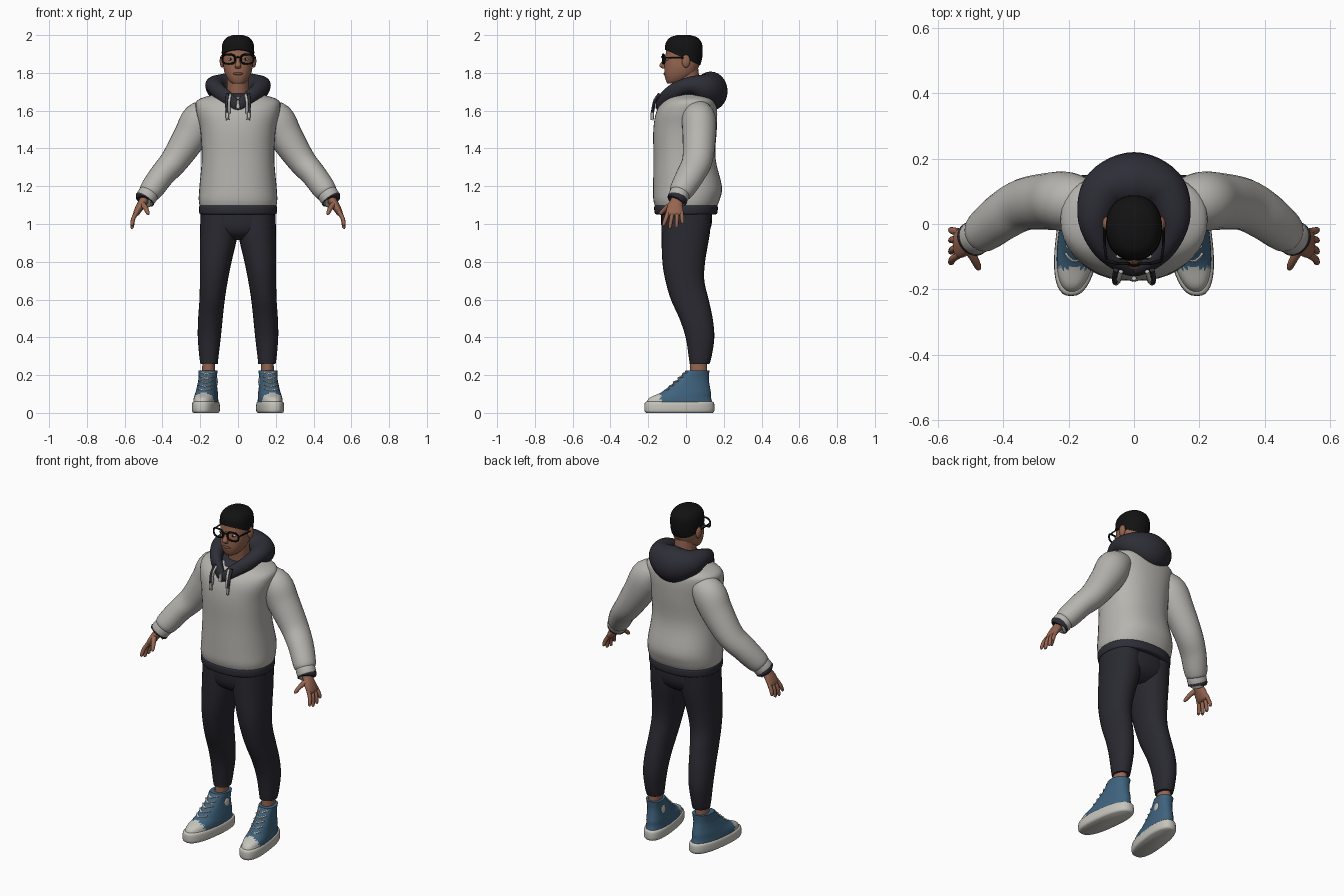
import bpy
import bmesh
import math
from mathutils import Vector, Matrix

default_cube = bpy.data.objects.get("Cube")
if default_cube:
    bpy.data.objects.remove(default_cube, do_unlink=True)


def material(name, red, green, blue):
    mat = bpy.data.materials.new(name)
    mat.use_nodes = True
    mat.diffuse_color = (red, green, blue, 1)
    shader = next(n for n in mat.node_tree.nodes if n.type == "BSDF_PRINCIPLED")
    shader.inputs["Base Color"].default_value = (red, green, blue, 1)
    shader.inputs["Roughness"].default_value = 0.8
    return mat


GREY = material("light grey fleece", .47, .46, .43)
NAVY = material("dark navy lining", .027, .027, .038)
PANTS = material("charcoal trousers", .022, .022, .03)
SKIN = material("brown skin", .30, .13, .08)
LIPS = material("lip brown", .20, .08, .055)
BLACK = material("black", .006, .006, .006)
BLUE = material("denim blue", .05, .125, .21)
WHITE = material("off white", .56, .55, .50)

parts = []


def finish(name, bm, mat, mirror):
    """Turn a bmesh into a named object, optionally mirrored across x."""
    bmesh.ops.recalc_face_normals(bm, faces=bm.faces[:])
    mesh = bpy.data.meshes.new(name)
    bm.to_mesh(mesh)
    bm.free()
    mesh.materials.append(mat)
    obj = bpy.data.objects.new(name, mesh)
    bpy.context.collection.objects.link(obj)
    if mirror:
        modifier = obj.modifiers.new("Mirror", "MIRROR")
        modifier.use_mirror_merge = False
    parts.append(obj)
    return obj


def smooth_rings(rings, closed, steps):
    """Catmull-Rom interpolation between the given rings."""
    count = len(rings)
    pick = (lambda i: rings[i % count]) if closed else (lambda i: rings[max(0, min(count - 1, i))])
    result = []
    for i in range(count if closed else count - 1):
        p, q, r, s = (pick(i + k) for k in (-1, 0, 1, 2))
        for step in range(steps):
            t = step / steps
            result.append([b + t / 2 * (c - a + t * (2 * a - 5 * b + 4 * c - d + t * (3 * (b - c) + d - a)))
                           for a, b, c, d in zip(p, q, r, s)])
    if not closed:
        result.append(list(rings[-1]))
    return result


def loft(name, rings, mat, ref=None, closed=False, power=2, sides=28, mirror=False, steps=4):
    """Skin rings (x, y, z, radius a, radius b): level ones, or across the path if ref is set."""
    rings = smooth_rings(rings, closed, steps)
    count = len(rings)
    bm = bmesh.new()
    loops = []
    for i, (x, y, z, a, b) in enumerate(rings):
        across, along = Vector((1, 0, 0)), Vector((0, 1, 0))
        if ref:
            after = rings[(i + 1) % count if closed else min(i + 1, count - 1)]
            before = rings[i - 1 if closed else max(i - 1, 0)]
            tangent = (Vector(after[:3]) - Vector(before[:3])).normalized()
            across = tangent.cross(Vector(ref)).normalized()
            along = across.cross(tangent)
        loop = []
        for k in range(sides):
            angle = math.tau * k / sides
            c, s = math.cos(angle), math.sin(angle)
            u = math.copysign(abs(c) ** (2 / power), c)
            v = math.copysign(abs(s) ** (2 / power), s)
            loop.append(bm.verts.new(Vector((x, y, z)) + across * a * u + along * b * v))
        loops.append(loop)
    for i in range(count if closed else count - 1):
        low, high = loops[i], loops[(i + 1) % count]
        for k in range(sides):
            n = (k + 1) % sides
            bm.faces.new((low[k], low[n], high[n], high[k]))
    if not closed:
        bm.faces.new(loops[0])
        bm.faces.new(loops[-1])
    return finish(name, bm, mat, mirror)


def cord(name, points, radius, mat, mirror=True, ref=(0, 1, 0)):
    return loft(name, [(*p, radius, radius) for p in points], mat, ref=ref, sides=8, mirror=mirror)


def ball(name, centre, radii, mat, mirror=False):
    bm = bmesh.new()
    matrix = Matrix.Translation(centre) @ Matrix.Diagonal((*radii, 1))
    bmesh.ops.create_uvsphere(bm, u_segments=20, v_segments=12, radius=1, matrix=matrix)
    return finish(name, bm, mat, mirror)


# Hoodie body and hem
loft("hoodie_body", [
    (0, 0, 1.09, .202, .162), (0, .003, 1.13, .208, .176), (0, .008, 1.2, .204, .182),
    (0, -.008, 1.35, .192, .164), (0, -.005, 1.5, .2, .168), (0, .005, 1.6, .222, .16),
    (0, .02, 1.655, .215, .135), (0, .025, 1.685, .13, .1)], GREY, power=2.3, sides=40)
loft("hoodie_hem", [
    (0, 0, 1.05, .19, .15), (0, 0, 1.056, .204, .165), (0, 0, 1.092, .206, .168),
    (0, 0, 1.1, .196, .158)], NAVY, power=2.3, sides=40)

# Sleeves and cuffs
loft("sleeve", [
    (.13, .06, 1.6, .06, .07), (.2, .068, 1.555, .095, .09), (.253, .07, 1.463, .09, .088),
    (.336, .06, 1.336, .075, .08), (.4, .025, 1.262, .067, .075), (.445, -.01, 1.2, .064, .068),
    (.468, -.03, 1.168, .058, .06), (.476, -.036, 1.156, .045, .045)],
    GREY, ref=(0, 1, 0), mirror=True)
loft("cuff", [
    (.468, -.03, 1.168, .045, .046), (.472, -.033, 1.162, .054, .054),
    (.491, -.045, 1.133, .053, .052), (.494, -.047, 1.129, .045, .044)],
    GREY, ref=(0, 1, 0), mirror=True)
loft("cuff_piping", [
    (.489, -.044, 1.136, .05, .05), (.491, -.045, 1.133, .055, .054),
    (.496, -.048, 1.126, .053, .052), (.497, -.049, 1.124, .04, .04)],
    NAVY, ref=(0, 1, 0), mirror=True)

# Hood: a closed roll, thin at the throat and full at the back
half_hood = [(.055, -.112, 1.665, .028, .038), (.102, -.06, 1.703, .036, .042),
             (.123, .02, 1.735, .05, .045), (.088, .1, 1.718, .075, .08)]
hood_path = [(0, -.14, 1.628, .02, .032)] + half_hood + [(0, .13, 1.703, .09, .104)]
hood_path += [(-x, y, z, a, b) for x, y, z, a, b in reversed(half_hood)]
loft("hood", hood_path, NAVY, ref=(0, 0, 1), closed=True, steps=6)
loft("hood_lining", [(0, .01, 1.6, .12, .12), (0, .015, 1.66, .12, .12), (0, .02, 1.692, .1, .09)], NAVY)

# Drawstrings
cord("drawstring_light", [(.04, -.145, 1.685), (.046, -.168, 1.65), (.048, -.176, 1.585)], .007, WHITE)
cord("drawstring_dark", [(.055, -.14, 1.69), (.06, -.168, 1.64), (.058, -.178, 1.59)], .008, NAVY)
cord("drawstring_tip", [(.058, -.178, 1.59), (.055, -.18, 1.55)], .009, WHITE)
cord("throat_loop", [(.0, -.166, 1.655), (.004, -.17, 1.61)], .007, WHITE)

# Trousers
loft("trouser_seat", [
    (0, .002, 1.08, .19, .135), (0, .002, 1.0, .196, .134), (0, 0, .95, .17, .115),
    (0, 0, .915, .08, .07)], PANTS, power=2.3, sides=36)
loft("trouser_leg", [
    (.1, .003, 1.06, .098, .132), (.101, -.002, .95, .1, .128), (.118, -.012, .8, .084, .113),
    (.128, -.006, .7, .074, .103), (.137, .02, .6, .067, .1), (.146, .053, .5, .065, .088),
    (.152, .074, .4, .061, .076), (.154, .075, .3, .051, .061), (.153, .072, .258, .046, .052)],
    PANTS, power=2.15, mirror=True)
loft("ankle", [(.156, .067, .18, .035, .046), (.156, .067, .3, .032, .044)], SKIN, mirror=True)

# High-top shoes
shoe_x = .16
sole = loft("shoe_sole", [
    (shoe_x, -.035, 0, .06, .176), (shoe_x, -.035, .012, .068, .185),
    (shoe_x, -.035, .05, .067, .184), (shoe_x, -.035, .06, .058, .174)],
    WHITE, power=2.5, sides=40, mirror=True)
upper = loft("shoe_upper", [
    (shoe_x, -.035, .05, .062, .176), (shoe_x, -.03, .08, .06, .163), (shoe_x, 0, .108, .056, .132),
    (shoe_x, .018, .14, .051, .108), (shoe_x, .04, .18, .047, .081), (shoe_x, .062, .225, .05, .062)],
    BLUE, power=2.3, sides=48, mirror=True)
upper.data.materials.append(WHITE)
for face in upper.data.polygons:
    if face.center.y < -.135 and face.center.z < .12:
        face.material_index = 1
shoe_parts = [sole, upper]
for row in range(5):
    z = .118 + .022 * row
    front = -.128 + (z - .1) * 1.08
    for lean in (-.009, .009):
        points = [(shoe_x - .034, front + .02, z - lean), (shoe_x, front - .004, z),
                  (shoe_x + .034, front + .02, z + lean)]
        shoe_parts.append(cord("shoe_lace", points, .0045, WHITE, ref=(0, 0, 1)))
shoe_parts.append(ball("ankle_patch", (shoe_x - .046, .055, .165), (.006, .022, .024), WHITE, True))
for part in shoe_parts:  # turn the toes out
    for vertex in part.data.vertices:
        vertex.co.x -= .12 * (vertex.co.y - .05)

# Hands
loft("palm", [
    (.478, -.036, 1.16, .028, .033), (.5, -.05, 1.122, .024, .032), (.523, -.058, 1.085, .021, .043),
    (.54, -.06, 1.055, .016, .044), (.545, -.06, 1.044, .008, .036)],
    SKIN, ref=(0, 1, 0), mirror=True)
fingers = {
    "index_finger": (-.094, -.118, .99), "middle_finger": (-.07, -.085, .976),
    "ring_finger": (-.046, -.05, .98), "little_finger": (-.024, -.018, 1.0)}
for name, (root, tip, z) in fingers.items():
    middle = (root + tip) / 2
    loft(name, [(.535, root, 1.065, .011, .011), (.554, middle, 1.03, .011, .011),
                (.56, tip, z + .008, .009, .009), (.559, tip, z, .004, .004)],
         SKIN, ref=(0, 1, 0), sides=10, mirror=True)
loft("thumb", [(.51, -.07, 1.11, .016, .016), (.49, -.105, 1.085, .013, .013),
               (.477, -.132, 1.058, .01, .01), (.475, -.138, 1.05, .004, .004)],
     SKIN, ref=(0, 1, 0), sides=12, mirror=True)

# Neck and head
loft("neck", [(0, .02, 1.62, .06, .062), (0, .012, 1.7, .058, .062), (0, 0, 1.82, .058, .066)], SKIN)
head_rings = [
    (0, -.068, 1.743, .028, .03), (0, -.052, 1.758, .048, .054), (0, -.034, 1.79, .067, .08),
    (0, -.024, 1.83, .077, .091), (0, -.017, 1.87, .079, .096), (0, -.012, 1.91, .08, .094),
    (0, -.012, 1.95, .076, .09), (0, -.012, 1.98, .056, .068), (0, -.012, 1.994, .022, .03)]
loft("head", head_rings, SKIN, power=2.2, sides=36)
ball("ear", (.084, .0, 1.862), (.013, .022, .034), SKIN, True)
loft("nose", [(0, -.106, 1.888, .008, .01), (0, -.115, 1.862, .01, .013),
              (0, -.124, 1.838, .017, .018), (0, -.112, 1.822, .012, .012)], SKIN, sides=14)
ball("lips", (0, -.108, 1.796), (.027, .012, .008), LIPS)

# Hair: a shell cut along a sloping hairline
hair = loft("hair", [(x, y, z + .006, a + .006, b + .006) for x, y, z, a, b in head_rings],
            BLACK, power=2.2, sides=36)
bm = bmesh.new()
bm.from_mesh(hair.data)
bmesh.ops.bisect_plane(bm, geom=bm.verts[:] + bm.edges[:] + bm.faces[:], clear_inner=True,
                       plane_co=(0, -.1, 1.918), plane_no=(0, .45, 1))
bmesh.ops.holes_fill(bm, edges=[e for e in bm.edges if e.is_boundary])
bm.to_mesh(hair.data)
bm.free()

# Eyes and glasses
ball("eye_white", (.04, -.099, 1.872), (.015, .008, .007), WHITE, True)
ball("eye_iris", (.04, -.105, 1.872), (.006, .004, .006), BLACK, True)
rim = []
for k in range(16):
    c, s = math.cos(math.tau * k / 16), math.sin(math.tau * k / 16)
    u, v = (math.copysign(abs(w) ** .75, w) for w in (c, s))
    rim.append((.049 + .034 * u, -.121 + .008 * max(u, 0), 1.873 + .025 * v, .005, .005))
loft("glasses_rim", rim, BLACK, ref=(0, 1, 0), closed=True, sides=8, mirror=True, steps=2)
cord("glasses_bridge", [(-.018, -.122, 1.88), (0, -.128, 1.884), (.018, -.122, 1.88)], .0045, BLACK, False)
cord("glasses_temple", [(.084, -.112, 1.88), (.09, -.06, 1.88), (.09, .0, 1.878)], .004, BLACK, ref=(0, 0, 1))

# Smooth shading with sharp edges kept
bpy.ops.object.select_all(action="DESELECT")
for part in parts:
    part.select_set(True)
bpy.context.view_layer.objects.active = parts[0]
bpy.ops.object.shade_smooth_by_angle(angle=math.radians(45))
